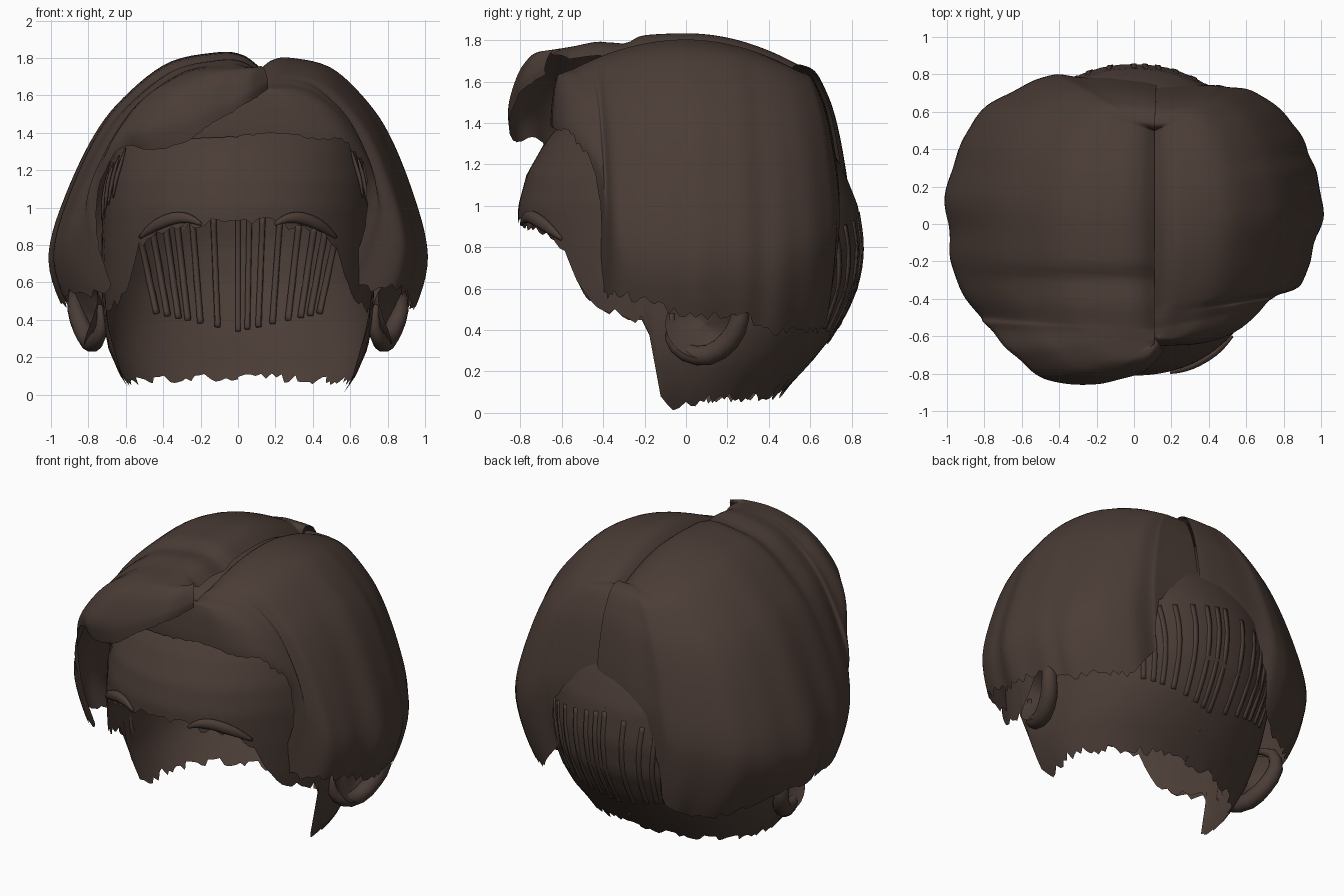
import bpy, math, random
from mathutils import Vector

if "Cube" in bpy.data.objects:
    bpy.data.objects.remove(bpy.data.objects["Cube"])

random.seed(4)
brown = bpy.data.materials.new("dark_brown")
brown.diffuse_color = (0.07, 0.046, 0.037, 1)
brown.use_nodes = True
brown.node_tree.nodes["Principled BSDF"].inputs["Base Color"].default_value = brown.diffuse_color


def lerp_table(tab, k):
    """Piecewise linear lookup: rows are (key, values...)."""
    tab = sorted(tab)
    k = min(max(k, tab[0][0]), tab[-1][0])
    for a, b in zip(tab, tab[1:]):
        if k <= b[0]:
            f = (k - a[0]) / (b[0] - a[0])
            return [p + (q - p) * f for p, q in zip(a[1:], b[1:])]


def spline(pts, s):
    """Catmull-Rom through pts, s in 0..1."""
    n = len(pts) - 1
    i = min(int(s * n), n - 1)
    t = s * n - i
    p1, p2 = pts[i], pts[i + 1]
    p0, p3 = pts[max(i - 1, 0)], pts[min(i + 2, n)]
    return [b + 0.5 * t * (c - a + t * (2 * a - 5 * b + 4 * c - d + t * (3 * (b - c) + d - a)))
            for a, b, c, d in zip(p0, p1, p2, p3)]


def grid(name, cols, flip=False):
    """Skin a list of equal-length columns of points."""
    n = len(cols[0])
    faces = []
    for i in range(len(cols) - 1):
        for j in range(n - 1):
            f = (i * n + j, (i + 1) * n + j, (i + 1) * n + j + 1, i * n + j + 1)
            faces.append(f[::-1] if flip else f)
    me = bpy.data.meshes.new(name)
    me.from_pydata([p for c in cols for p in c], [], faces)
    return finish(name, me)


def finish(name, me):
    me.materials.append(brown)
    me.polygons.foreach_set("use_smooth", [True] * len(me.polygons))
    ob = bpy.data.objects.new(name, me)
    bpy.context.collection.objects.link(ob)
    return ob


def tube(name, paths, r, sides=8, flat=1.0, taper=True):
    """Tapered tubes along smooth paths, merged into one object."""
    verts, faces = [], []
    for path in paths:
        m, base = 14, len(verts)
        for k in range(m + 1):
            s = k / m
            p = Vector(spline(path, s))
            d = Vector(spline(path, min(s + .02, 1))) - Vector(spline(path, max(s - .02, 0)))
            out = Vector((p.x, p.y, 0)).normalized()
            a = d.cross(out).normalized()
            b = a.cross(d).normalized()
            w = r * (max(math.sin(math.pi * s), .12) ** .6 if taper else 1)
            for q in range(sides):
                t = 2 * math.pi * (q + .5) / sides
                verts.append(p + a * w * math.cos(t) + b * w * flat * math.sin(t))
        for k in range(m):
            for q in range(sides):
                i, j = base + k * sides, (q + 1) % sides
                faces.append((i + q, i + j, i + sides + j, i + sides + q))
        faces.append([base + q for q in range(sides)][::-1])
        faces.append([base + m * sides + q for q in range(sides)])
    me = bpy.data.meshes.new(name)
    me.from_pydata(verts, [], faces)
    return finish(name, me)


# Scalp shell: rows are z, half width, front depth, back depth
RINGS = [(1.69, .03, .03, .03), (1.675, .27, .25, .25), (1.6, .47, .42, .46), (1.45, .62, .55, .61),
         (1.39, .64, .61, .65), (1.3, .67, .685, .69), (1.15, .71, .77, .77), (1, .725, .81, .83),
         (.8, .73, .81, .855), (.6, .73, .79, .83), (.4, .72, .74, .73), (.25, .695, .7, .61),
         (.1, .63, .63, .47), (0, .56, .6, .42)]
# Lower edge height against angle from the front
RIM = [(0, .95), (20, .91), (38, .86), (46, .78), (52, .58), (63, .5), (77, .44), (80, .1),
       (85, .04), (100, .07), (130, .08), (180, .1)]


def scalp_point(deg, z, grow=0.0):
    X, yf, yb = lerp_table(RINGS, z)
    s, c = math.sin(math.radians(deg)), math.cos(math.radians(deg))
    e = 2 / 2.15
    x = math.copysign(abs(s) ** e, s) * (X + grow)
    y = -math.copysign(abs(c) ** e, c) * ((yf if c > 0 else yb) + grow)
    return Vector((x, y, z))


cols = []
for i in range(145):
    deg = -180 + 2.5 * i
    zb = max(lerp_table(RIM, abs(deg))[0] + random.uniform(-.03, .02), 0)
    cols.append([scalp_point(deg, 1.69 - (1.69 - zb) * (j / 40) ** 1.5) for j in range(41)])
grid("scalp", cols, flip=True)

# Hair falls: each column leaves the parting and drops to its edge
FALL = [(0, .07), (.08, .012), (.2, 0), (.44, .055), (.66, .24), (.8, .44), (.93, .74),
        (1, 1), (1, 1.3), (1, 1.6)]


def hair(name, keys, crown, front_drop, back_drop, grooves, flip, n=110, rows=44):
    cols = []
    for i in range(n + 1):
        u = i / n
        x, y, zfull, zbot = spline(keys, u)
        zbot += random.uniform(-.03, .02) * (.2 if y < -.6 else 1)
        py = max(y * 1.25, -.55 + .2 * min(y + .4, 0)) if y < 0 else min(y * .7, .5)
        top = crown - (front_drop if py < 0 else back_drop) * py * py
        tb = (top - zbot) / (top - zfull)
        lo, hi = .25, 1.0
        for _ in range(24):
            mid = (lo + hi) / 2
            lo, hi = (mid, hi) if spline(FALL, mid)[1] < tb else (lo, mid)
        col = []
        for j in range(rows + 1):
            v = j / rows
            h, t = spline(FALL, v * lo)
            if t > 1:
                h -= .8 * (t - 1) ** 2 * abs(x)
            # soft lock ripples, stronger towards the tips
            h += .012 * v * v * (math.sin(u * 55) + .6 * math.sin(u * 97 + 1))
            px = .11 + (x - .11) * h
            pY = py + (y - py) * h
            pz = top - (top - zfull) * t
            for gy, gd in grooves:
                pz -= gd * math.exp(-((pY - gy) / .045) ** 2) * max(0, 1 - t)
            col.append((px, pY, pz))
        cols.append(col)
    return grid(name, cols, flip)


# keys: plan x, plan y, height of fullest point, height of lower edge
hair("hair_right_side",
     [(-.42, -.56, 1.4, 1.35), (-.2, -.63, 1.42, 1.37), (0, -.65, 1.42, 1.38), (.2, -.65, 1.42, 1.4),
      (.4, -.63, 1.4, 1.37), (.6, -.54, 1.34, 1.33), (.71, -.42, 1.2, 1.1), (.76, -.385, 1.02, .62),
      (.88, -.33, .85, .58), (.95, -.17, .8, .54), (1, .03, .78, .47),
      (.98, .27, .78, .48), (.91, .42, .78, .4), (.82, .58, .82, .4), (.65, .7, .88, .4),
      (.5, .735, .98, .48), (.41, .74, 1.02, .95), (.12, .74, 1.12, 1.1)],
     1.8, .45, .6, [], True, 140)
hair("hair_left_side",
     [(.16, -.68, 1.67, 1.63), (.05, -.79, 1.6, 1.56), (-.12, -.84, 1.52, 1.46), (-.28, -.86, 1.46, 1.36),
      (-.46, -.83, 1.43, 1.31), (-.65, -.7, 1.36, 1.31), (-.77, -.55, 1.12, 1), (-.85, -.47, .95, .58),
      (-.96, -.25, .8, .54), (-1, .0, .78, .48), (-.97, .3, .78, .48), (-.86, .55, .82, .4),
      (-.65, .71, .86, .36), (-.46, .79, .9, .4), (-.31, .79, 1, .85), (-.05, .77, 1.12, 1.12),
      (.12, .75, 1.15, 1.12)],
     1.83, .2, .6, [(-.29, .03), (-.36, .015)], False, 130)

# Nape strands lying through the back of the scalp
paths = []
for x in (-.52, -.45, -.38, -.32, -.24, -.13, .0, .06, .13, .22, .32, .4, .46, .52):
    low, high = .34 + abs(x) * .18, .97 - abs(x) * .2
    path = []
    for k in range(5):
        z = low + (high - low) * k / 4
        px = x * (.84 + .18 * k / 4)
        X, _, yb = lerp_table(RINGS, z)
        path.append((px, yb * (1 - (abs(px) / X) ** 2.15) ** (1 / 2.15) - .009, z))
    paths.append(path)
tube("nape_strands", paths, .02, 4, 1.0, False)

# Temple strands and eyebrows
temple, brows = [], []
for sg in (-1, 1):
    for k in range(4):
        temple.append([scalp_point(sg * (62 + 5 * k + q), 1.32 - .04 * k - .09 * q, .012)
                       for q in range(4)])
    brows.append([scalp_point(sg * d, z, .008) for d, z in
                  ((14, .91), (19, .94), (25, .945), (32, .92), (38, .885), (44, .84))])
tube("temple_strands", temple, .012, 4)
tube("eyebrows", brows, .034, 8, .7)

# Ears: cupped bowl with a thick curled rim
for sg, side in ((-1, "left"), (1, "right")):
    cols = []
    for i in range(33):
        a = 2 * math.pi * i / 32
        col = []
        for j in range(9):
            r = j / 8
            depth = .08 * r ** 2 + .03 * math.sin(a * 2) * r
            lean = .05 * r * math.cos(a)
            col.append((sg * (.74 + depth + lean), .09 + .19 * r * math.cos(a), .43 + .17 * r * math.sin(a)))
        cols.append(col)
    grid(side + "_ear_bowl", cols, flip=sg > 0)
    rim = [(sg * x, y, z) for x, y, z in
           ((.74, -.07, .48), (.73, -.07, .36), (.76, .0, .29), (.79, .11, .28), (.83, .21, .35),
            (.87, .26, .46), (.86, .24, .57), (.8, .15, .6))]
    tube(side + "_ear_rim", [rim], .052, 10)
